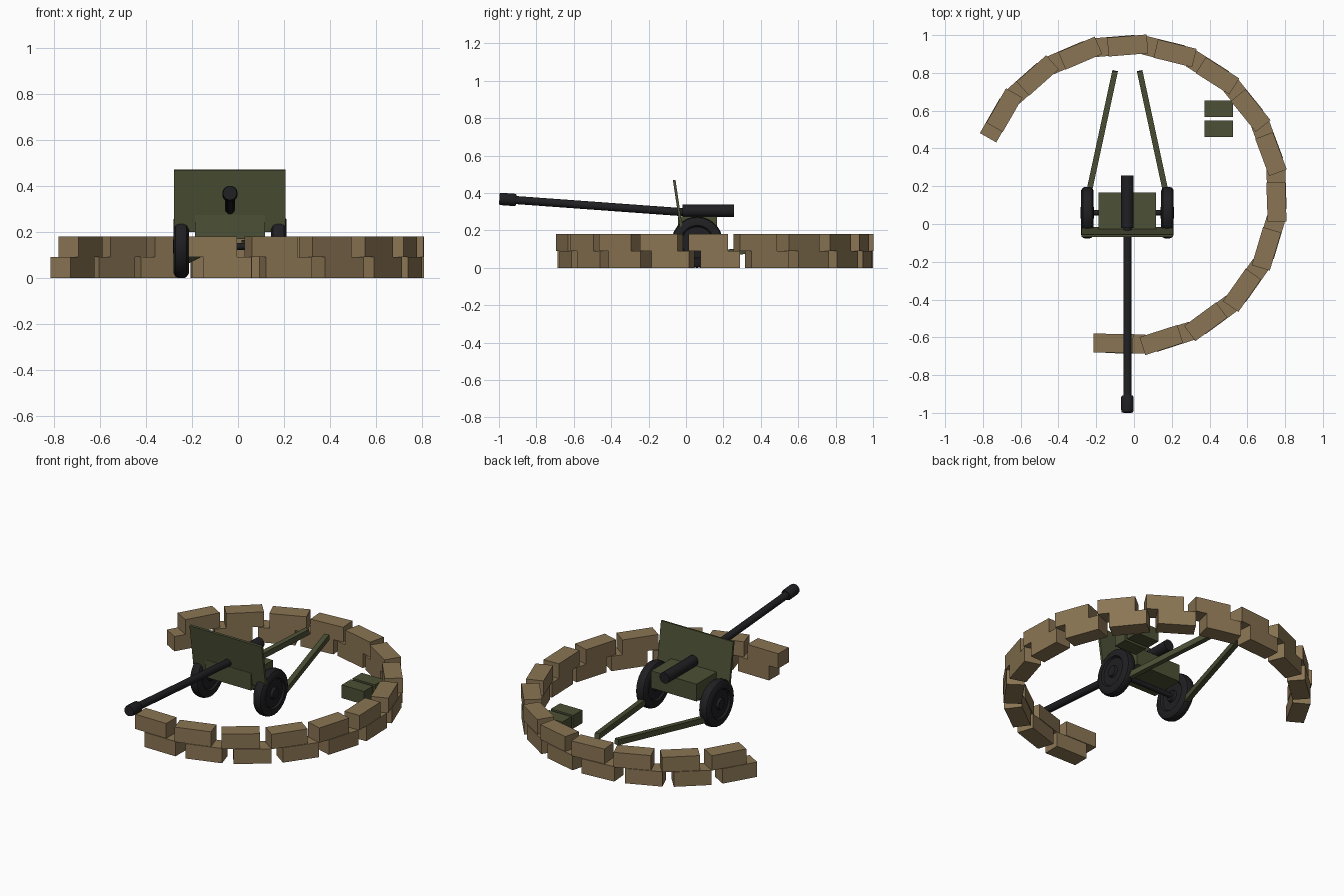
import bpy, bmesh, math
from mathutils import Vector, Matrix

if "Cube" in bpy.data.objects:
    bpy.data.objects.remove(bpy.data.objects["Cube"])


def material(name, rgb):
    m = bpy.data.materials.new(name)
    m.diffuse_color = (*rgb, 1)
    m.use_nodes = True
    m.node_tree.nodes["Principled BSDF"].inputs["Base Color"].default_value = m.diffuse_color
    return m


SAND = material("sandbag_tan", (0.255, 0.178, 0.088))
GREEN = material("olive_green", (0.072, 0.081, 0.036))
BLACK = material("gun_black", (0.014, 0.014, 0.016))
CX = -0.035                      # centre line of the gun and the ring


def finish(bm, name, mat, matrix=None, smooth=False):
    me = bpy.data.meshes.new(name)
    bmesh.ops.recalc_face_normals(bm, faces=bm.faces)
    if matrix:
        bm.transform(matrix)
    bm.to_mesh(me)
    bm.free()
    me.materials.append(mat)
    ob = bpy.data.objects.new(name, me)
    bpy.context.collection.objects.link(ob)
    if smooth:
        bpy.ops.object.select_all(action='DESELECT')
        ob.select_set(True)
        bpy.context.view_layer.objects.active = ob
        bpy.ops.object.shade_smooth_by_angle(angle=math.radians(35))
    return ob


def box(name, size, mat, matrix):
    bm = bmesh.new()
    bmesh.ops.create_cube(bm, size=1)
    bm.transform(Matrix.Diagonal((*size, 1)))
    return finish(bm, name, mat, matrix)


def lathe(name, profile, mat, a, b, sides=20):
    """Spin (radius, distance) points about the axis from a towards b."""
    a, b = Vector(a), Vector(b)
    bm = bmesh.new()
    rings = []
    for r, h in profile:
        rings.append([bm.verts.new((r * math.cos(t), r * math.sin(t), h))
                      for t in (2 * math.pi * i / sides for i in range(sides))])
    for lo, hi in zip(rings, rings[1:]):
        for i in range(sides):
            j = (i + 1) % sides
            bm.faces.new((lo[i], lo[j], hi[j], hi[i]))
    bm.faces.new(rings[0])
    bm.faces.new(rings[-1])
    rot = (b - a).to_track_quat('Z', 'Y').to_matrix().to_4x4()
    return finish(bm, name, mat, Matrix.Translation(a) @ rot, True)


def rod(name, a, b, r, mat, sides=20):
    return lathe(name, [(r, 0), (r, (Vector(b) - Vector(a)).length)], mat, a, b, sides)


# Two courses of sandbags along an open ring, the upper one shifted
for course, start, twist in (("lower", -90.7, 0), ("upper", -95.4, 4.7)):
    z = 0.045 if course == "lower" else 0.136
    for k in range(14):
        ang = math.radians(start + 18.53 * k)
        place = Matrix.Translation((CX + 0.79 * math.cos(ang), 0.155 + 0.79 * math.sin(ang), z))
        turn = Matrix.Rotation(ang + math.radians(90 + twist), 4, 'Z')
        box(f"{course}_sandbag_{k + 1}", (0.21, 0.1, 0.09), SAND, place @ turn)

# Carriage body and tilted shield
box("carriage_body", (0.305, 0.21, 0.105), GREEN, Matrix.Translation((CX, 0.062, 0.222)))
box("shield", (0.485, 0.014, 0.272), GREEN,
    Matrix.Translation((CX, -0.043, 0.335)) @ Matrix.Rotation(math.radians(8.5), 4, 'X'))

# Wheels, axle and trail legs
TYRE = [(0.03, -0.036), (0.036, -0.022), (0.082, -0.022), (0.09, -0.033), (0.118, -0.033),
        (0.132, -0.024), (0.137, -0.01), (0.137, 0.01), (0.132, 0.024), (0.118, 0.033),
        (0.09, 0.033), (0.082, 0.022), (0.036, 0.022), (0.03, 0.036)]
for side, s in (("left", -1), ("right", 1)):
    c = Vector((CX + s * 0.212, 0.06, 0.137))
    lathe(f"{side}_wheel", TYRE, BLACK, c, c + Vector((s, 0, 0)), 28)
    a = Vector((CX + s * 0.203, 0.17, 0.075))
    b = Vector((CX + s * 0.065, 0.81, 0.147))
    d = (b - a).normalized()
    across = d.cross(Vector((0, 0, 1))).normalized()
    frame = Matrix((across, d, across.cross(d))).transposed().to_4x4()
    box(f"{side}_trail_leg", (0.03, (b - a).length, 0.034), GREEN,
        Matrix.Translation((a + b) / 2) @ frame)
rod("axle", (CX - 0.2, 0.06, 0.137), (CX + 0.2, 0.06, 0.137), 0.015, BLACK, 12)

# Breech, barrel and muzzle
rod("breech", (CX, -0.02, 0.305), (CX, 0.257, 0.305), 0.033, BLACK)
rod("barrel", (CX, 0.05, 0.293), (CX, -0.93, 0.364), 0.0215, BLACK)
lathe("muzzle", [(0.029, 0), (0.033, 0.008), (0.033, 0.075), (0.03, 0.09)], BLACK,
      (CX, -0.908, 0.3625), (CX, -0.998, 0.369))

# Ammunition crates
for i, y in enumerate((0.505, 0.61)):
    box(f"ammunition_crate_{i + 1}", (0.15, 0.087, 0.08), GREEN, Matrix.Translation((0.449, y, 0.04)))
